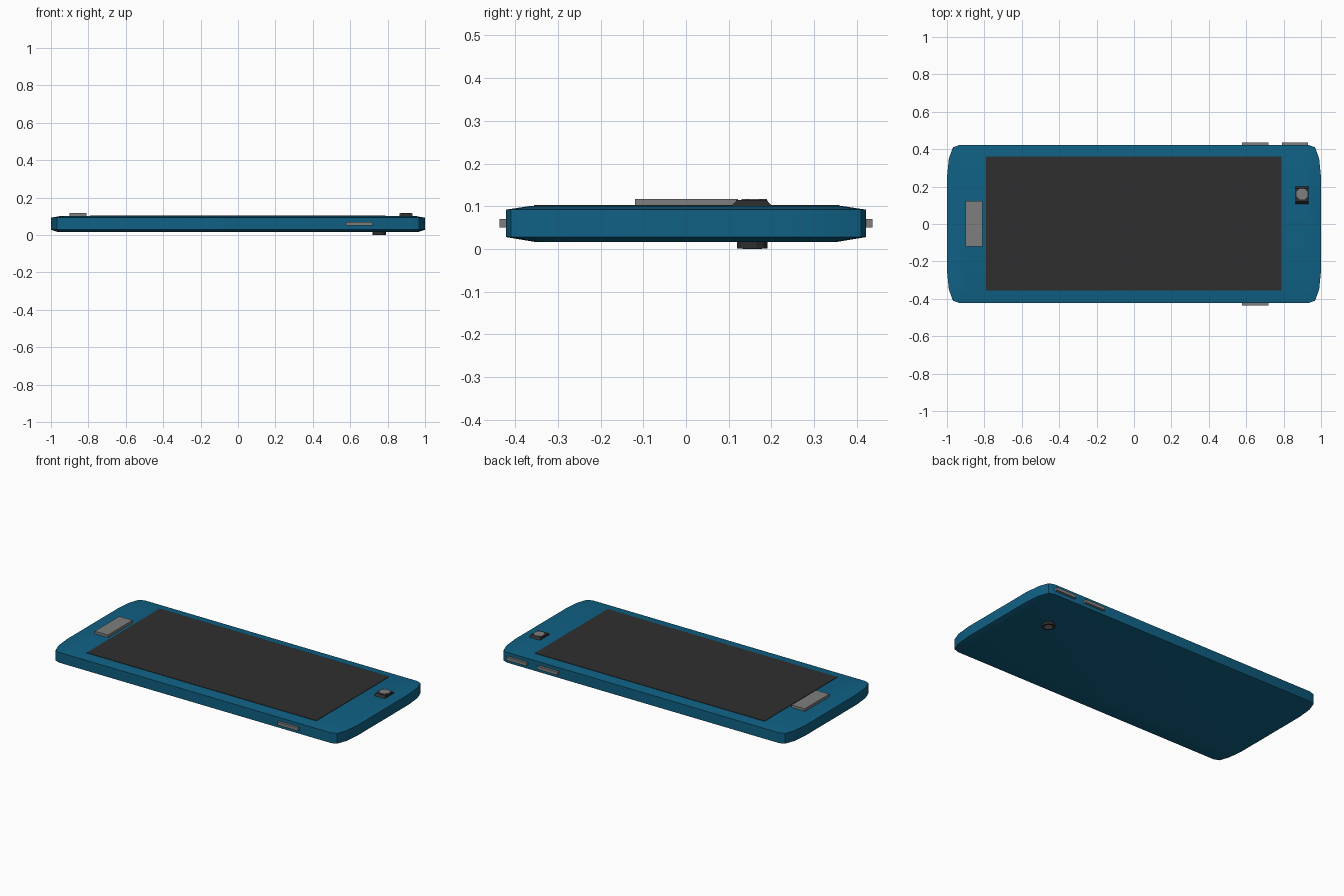
import bpy, bmesh, math
from mathutils import Matrix

if "Cube" in bpy.data.objects:
    bpy.data.objects.remove(bpy.data.objects["Cube"])


def material(name, rgb):
    m = bpy.data.materials.new(name)
    m.diffuse_color = (*rgb, 1)
    m.use_nodes = True
    m.node_tree.nodes["Principled BSDF"].inputs["Base Color"].default_value = m.diffuse_color
    return m


TEAL = material("teal", (0.005, 0.118, 0.23))
DARK = material("charcoal", (0.028, 0.028, 0.028))
GREY = material("grey", (0.21, 0.21, 0.21))


def finish(bm, name, mat, smooth=False):
    bmesh.ops.recalc_face_normals(bm, faces=bm.faces)
    me = bpy.data.meshes.new(name)
    bm.to_mesh(me)
    bm.free()
    me.materials.append(mat)
    ob = bpy.data.objects.new(name, me)
    bpy.context.collection.objects.link(ob)
    if smooth:
        bpy.context.view_layer.objects.active = ob
        ob.select_set(True)
        bpy.ops.object.shade_smooth_by_angle(angle=math.radians(25))
        ob.select_set(False)
    return ob


def loft(name, rings, mat, smooth=False):
    """Skin a stack of closed rings and cap both ends."""
    bm = bmesh.new()
    loops = [[bm.verts.new(p) for p in ring] for ring in rings]
    n = len(loops[0])
    for a, b in zip(loops, loops[1:]):
        for i in range(n):
            j = (i + 1) % n
            bm.faces.new((a[i], a[j], b[j], b[i]))
    bm.faces.new(loops[0])
    bm.faces.new(loops[-1])
    return finish(bm, name, mat, smooth)


def box(name, x, y, z, mat, top_inset_y=0.0):
    def ring(h, d):
        return [(x[0], y[0] + d, h), (x[1], y[0] + d, h),
                (x[1], y[1] - d, h), (x[0], y[1] - d, h)]
    return loft(name, [ring(z[0], 0), ring(z[1], top_inset_y)], mat)


def disc(name, x, y, z, r, sides, mat):
    bm = bmesh.new()
    bmesh.ops.create_cone(bm, cap_ends=True, segments=sides, radius1=r, radius2=r,
                          depth=z[1] - z[0],
                          matrix=Matrix.Translation((x, y, sum(z) / 2))
                          @ Matrix.Rotation(math.pi / sides, 4, 'Z'))
    return finish(bm, name, mat)


# Body: faceted rounded slab, edges softened at top and bottom
quarter = [(1.0, 0.25), (0.99, 0.35), (0.968, 0.41), (0.935, 0.422)]
outline = (quarter + [(-x, y) for x, y in reversed(quarter)]
           + [(-x, -y) for x, y in quarter] + [(x, -y) for x, y in reversed(quarter)])


def body_ring(z, sx, sy):
    return [(x * sx, y * sy, z) for x, y in outline]


loft("body", [body_ring(0.016, 0.965, 0.83), body_ring(0.028, 1, 1),
              body_ring(0.092, 1, 1), body_ring(0.101, 0.95, 0.86)], TEAL, True)

# Screen plate
box("screen", (-0.792, 0.788), (-0.356, 0.36), (0.096, 0.1035), DARK)

# Home button
box("home_button", (-0.902, -0.811), (-0.12, 0.122), (0.095, 0.117), GREY)

# Front camera: wedge-sided housing with lens
box("front_camera_housing", (0.864, 0.934), (0.104, 0.204), (0.098, 0.1145), DARK, 0.015)
disc("front_camera_lens", 0.899, 0.16, (0.11, 0.1165), 0.032, 8, GREY)

# Side buttons
for name, x0, side in (("power_button", 0.578, -1), ("volume_up_button", 0.578, 1),
                       ("volume_down_button", 0.79, 1)):
    ys = sorted((side * 0.40, side * 0.437))
    box(name, (x0, x0 + 0.14), ys, (0.05, 0.07), GREY)

# Rear camera under the body
disc("rear_camera_ring", 0.755, 0.155, (0.001, 0.02), 0.037, 12, DARK)
disc("rear_camera_lens", 0.755, 0.155, (0.0, 0.006), 0.024, 12, GREY)
